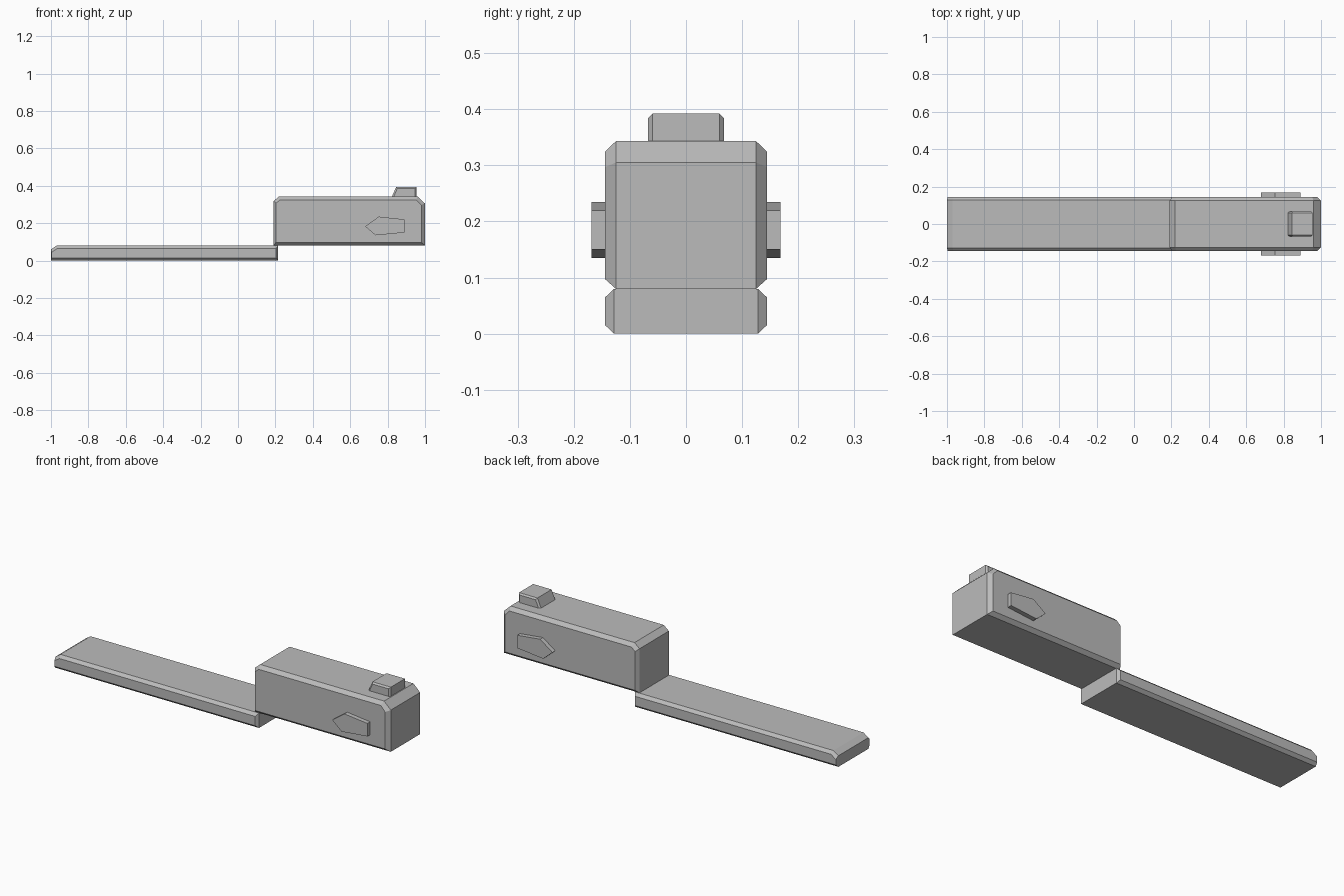
import bpy
import bmesh

cube = bpy.data.objects.get("Cube")
if cube:
    bpy.data.objects.remove(cube, do_unlink=True)

grey = bpy.data.materials.new("plain grey")
grey.use_nodes = True
colour = (0.5, 0.5, 0.5, 1)
grey.diffuse_color = colour
grey.node_tree.nodes["Principled BSDF"].inputs["Base Color"].default_value = colour


def loft(name, sections):
    """Join matching x-z outlines, given as (y, outline), into a closed solid."""
    bm = bmesh.new()
    loops = [[bm.verts.new((x, y, z)) for x, z in outline] for y, outline in sections]
    for a, b in zip(loops, loops[1:]):
        for i in range(len(a)):
            j = (i + 1) % len(a)
            bm.faces.new((a[i], a[j], b[j], b[i]))
    bm.faces.new(loops[0])
    bm.faces.new(loops[-1])
    bmesh.ops.recalc_face_normals(bm, faces=bm.faces)
    mesh = bpy.data.meshes.new(name)
    bm.to_mesh(mesh)
    bm.free()
    mesh.materials.append(grey)
    obj = bpy.data.objects.new(name, mesh)
    bpy.context.collection.objects.link(obj)
    return obj


def chamfered(name, outer, inner, rim, side):
    """Extrude an outline across y with its side rims cut back to a smaller outline."""
    return loft(name, [(-side, inner), (-rim, outer), (rim, outer), (side, inner)])


# Long flat base plate
chamfered("base_plate",
          [(-1, 0), (0.215, 0), (0.215, 0.08), (-0.97, 0.08), (-1, 0.06)],
          [(-0.996, 0.015), (0.203, 0.015), (0.203, 0.065), (-0.965, 0.065), (-0.996, 0.045)],
          0.128, 0.144)

# Raised housing
chamfered("housing",
          [(0.19, 0.08), (1, 0.08), (1, 0.305), (0.96, 0.343), (0.22, 0.343), (0.19, 0.318)],
          [(0.203, 0.097), (0.98, 0.097), (0.98, 0.297), (0.953, 0.325), (0.225, 0.325), (0.203, 0.306)],
          0.125, 0.144)

# Small block on top of the housing
chamfered("top_block",
          [(0.822, 0.34), (0.955, 0.34), (0.955, 0.392), (0.845, 0.392)],
          [(0.832, 0.34), (0.947, 0.34), (0.947, 0.384), (0.851, 0.384)],
          0.06, 0.068)

# Pointed button on each side
pointer = [(0.68, 0.183), (0.753, 0.235), (0.89, 0.22), (0.89, 0.15), (0.735, 0.135)]
for name, sign in (("front_button", -1), ("back_button", 1)):
    loft(name, [(sign * 0.14, pointer), (sign * 0.168, pointer)])
